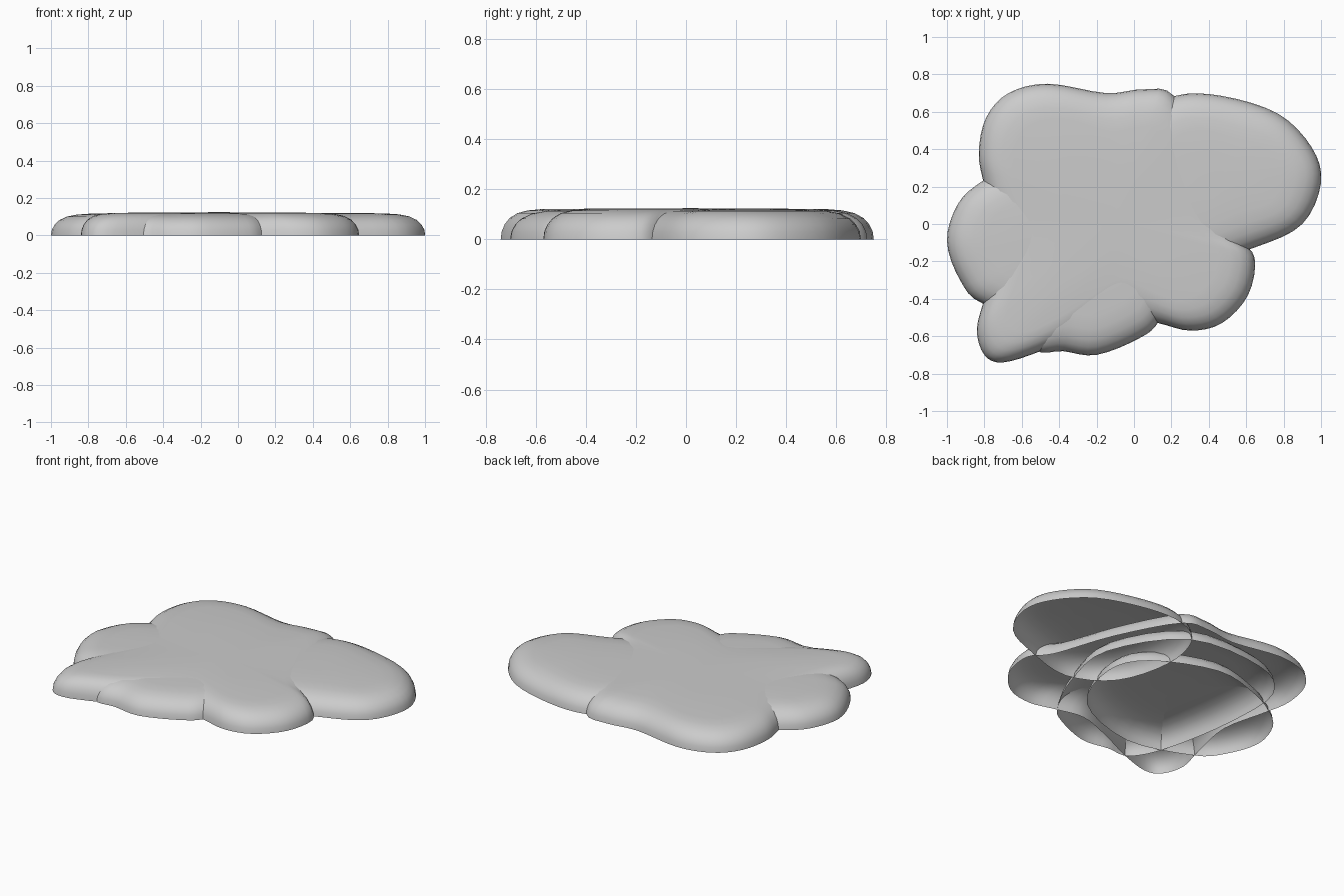
import bpy, bmesh
from mathutils import Vector

if "Cube" in bpy.data.objects:
    bpy.data.objects.remove(bpy.data.objects["Cube"])

# Shoulder profile: (inset from the rim, fraction of height)
PROFILE = [(0, 0), (0.005, 0.25), (0.02, 0.48), (0.045, 0.68),
           (0.085, 0.84), (0.14, 0.93), (0.21, 0.97)]


def smooth_outline(pts, steps=4):
    """Closed Catmull-Rom curve through the points."""
    pts = [Vector(p) for p in pts]
    n, out = len(pts), []
    for i in range(n):
        a, b, c, d = (pts[(i + k) % n] for k in (-1, 0, 1, 2))
        for s in range(steps):
            t = s / steps
            out.append(0.5 * (2 * b + (c - a) * t + (2 * a - 5 * b + 4 * c - d) * t * t
                              + (3 * b - a - 3 * c + d) * t ** 3))
    return out


def lobe(name, pts, centre, height):
    """Shallow rounded shell, open underneath."""
    rim = smooth_outline(pts)
    c = Vector(centre)
    bm = bmesh.new()
    rings = []
    for inset, h in PROFILE:
        ring = []
        for p in rim:
            q = p + (c - p) * min(inset / (c - p).length, 0.6)
            ring.append(bm.verts.new((q.x, q.y, h * height)))
        rings.append(ring)
    rings.append([bm.verts.new(((v.co.x + c.x) / 2, (v.co.y + c.y) / 2, height * 0.993))
                  for v in rings[-1]])
    n = len(rim)
    for lo, hi in zip(rings, rings[1:]):
        for i in range(n):
            j = (i + 1) % n
            bm.faces.new((lo[i], lo[j], hi[j], hi[i]))
    top = bm.verts.new((c.x, c.y, height))
    for i in range(n):
        bm.faces.new((rings[-1][i], rings[-1][(i + 1) % n], top))
    bmesh.ops.recalc_face_normals(bm, faces=bm.faces)
    if top.normal.z < 0 or sum(f.normal.z for f in bm.faces) < 0:
        bmesh.ops.reverse_faces(bm, faces=bm.faces)
    me = bpy.data.meshes.new(name)
    bm.to_mesh(me)
    bm.free()
    me.shade_smooth()
    ob = bpy.data.objects.new(name, me)
    bpy.context.collection.objects.link(ob)


# Main body of the puddle
lobe("main_lobe", [
    (-0.46, 0.75), (-0.67, 0.70), (-0.79, 0.57), (-0.83, 0.38), (-0.80, 0.20),
    (-0.74, -0.08), (-0.79, -0.36), (-0.84, -0.56), (-0.80, -0.70), (-0.70, -0.74),
    (-0.50, -0.68), (-0.28, -0.58), (-0.05, -0.50), (0.13, -0.53), (0.30, -0.57),
    (0.47, -0.53), (0.61, -0.38), (0.645, -0.18), (0.55, -0.05), (0.42, 0.32),
    (0.22, 0.68), (0.05, 0.72), (-0.15, 0.70)], (-0.1, 0.02), 0.124)

# Right lobe, continuing under the main body
lobe("right_lobe", [
    (0.22, 0.685), (0.47, 0.685), (0.77, 0.59), (0.95, 0.41), (1.0, 0.22),
    (0.90, 0.0), (0.66, -0.12), (0.34, -0.20), (0.08, -0.05), (-0.02, 0.28),
    (0.04, 0.56)], (0.48, 0.27), 0.121)

# Front lobe, continuing under the main body
lobe("front_lobe", [
    (0.14, -0.51), (0.03, -0.61), (-0.20, -0.70), (-0.38, -0.68), (-0.53, -0.67),
    (-0.64, -0.45), (-0.72, 0.0), (-0.70, 0.40), (-0.44, 0.59), (0.06, 0.57),
    (0.34, 0.16), (0.28, -0.22)], (-0.2, -0.05), 0.121)

# Left lobe, continuing under the main body
lobe("left_lobe", [
    (-0.81, 0.23), (-0.94, 0.11), (-1.0, -0.09), (-0.93, -0.30), (-0.80, -0.43),
    (-0.40, -0.54), (0.04, -0.37), (0.19, 0.0), (0.08, 0.24), (-0.30, 0.40),
    (-0.62, 0.33)], (-0.42, -0.06), 0.120)
